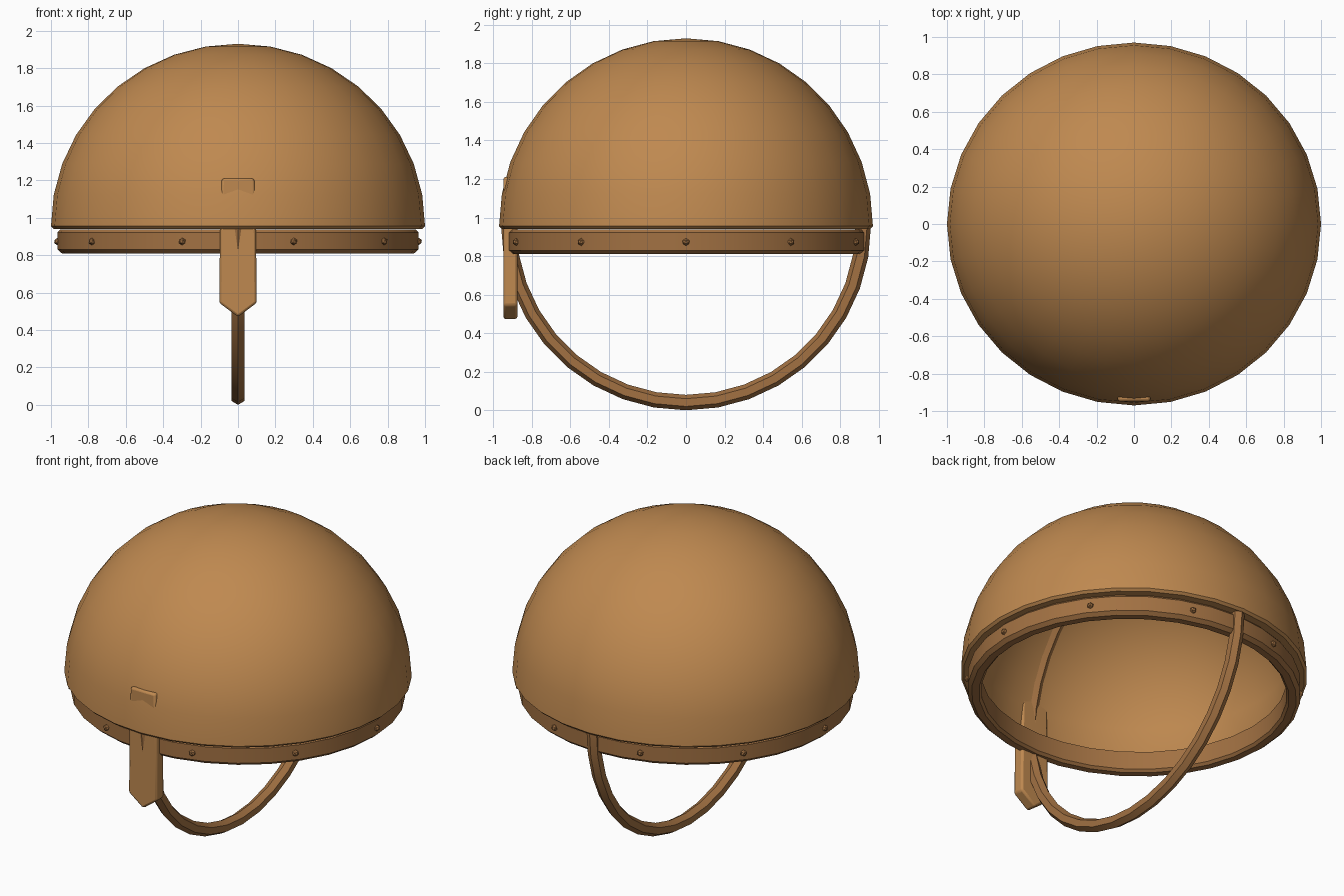
import bpy, bmesh, math
from mathutils import Matrix

if "Cube" in bpy.data.objects:
    bpy.data.objects.remove(bpy.data.objects["Cube"])


def material(name, rgb):
    m = bpy.data.materials.new(name)
    m.diffuse_color = (*rgb, 1)
    m.use_nodes = True
    m.node_tree.nodes["Principled BSDF"].inputs["Base Color"].default_value = m.diffuse_color
    return m


LEATHER = material("tan leather", (0.52, 0.25, 0.08))
DARK = material("brown leather", (0.36, 0.165, 0.055))


def finish(name, bm, mat, angle=40):
    """Turn a bmesh into a named object with smooth shading and crisp edges."""
    bmesh.ops.remove_doubles(bm, verts=bm.verts, dist=1e-5)
    bmesh.ops.recalc_face_normals(bm, faces=bm.faces)
    me = bpy.data.meshes.new(name)
    bm.to_mesh(me)
    bm.free()
    me.materials.append(mat)
    ob = bpy.data.objects.new(name, me)
    bpy.context.collection.objects.link(ob)
    bpy.ops.object.select_all(action='DESELECT')
    ob.select_set(True)
    bpy.context.view_layer.objects.active = ob
    bpy.ops.object.shade_smooth_by_angle(angle=math.radians(angle))
    return ob


def revolve(profile, segments, closed=True):
    """Spin an (r, z) profile around z."""
    bm = bmesh.new()
    verts = [bm.verts.new((r, 0, z)) for r, z in profile]
    ends = verts + verts[:1] if closed else verts
    edges = [bm.edges.new(p) for p in zip(ends, ends[1:])]
    bmesh.ops.spin(bm, geom=verts + edges, cent=(0, 0, 0), axis=(0, 0, 1),
                   angle=math.tau, steps=segments, use_merge=False)
    bmesh.ops.remove_doubles(bm, verts=bm.verts, dist=1e-5)
    loose = [e for e in bm.edges if not e.link_faces]
    bmesh.ops.delete(bm, geom=loose, context='EDGES')
    return bm


# Dome: thick hemispherical shell with a softened rim
steps = [math.radians(10 * i) for i in range(10)]
outer = [(math.sin(a), 0.955 + 0.975 * math.cos(a)) for a in steps]
inner = [(0.93 * math.sin(a), 0.95 + 0.91 * math.cos(a)) for a in reversed(steps)]
bm = revolve(outer + [(0.985, 0.941), (0.935, 0.941)] + inner, 32, closed=False)
bmesh.ops.scale(bm, vec=(1, 0.97, 1), verts=bm.verts)
finish("dome", bm, LEATHER)

# Head band below the dome
bm = revolve([(0.95, 0.938), (0.965, 0.922), (0.965, 0.83), (0.942, 0.81),
              (0.9, 0.81), (0.885, 0.825), (0.885, 0.938)], 32)
bmesh.ops.scale(bm, vec=(1, 0.96, 1), verts=bm.verts)
finish("head_band", bm, DARK, 30)

# Ten small faceted studs around the band
bm = bmesh.new()
for i in range(10):
    a = math.radians(36 * i)
    bmesh.ops.create_icosphere(
        bm, subdivisions=1, radius=0.02,
        matrix=Matrix.Translation((0.965 * math.cos(a), 0.925 * math.sin(a), 0.873)))
finish("band_studs", bm, DARK, 20)

# Chin strap: six-sided ring standing in the middle plane
section = [(0.92 + 0.04 * math.cos(math.radians(60 * k)),
            0.04 * math.sin(math.radians(60 * k))) for k in range(6)]
bm = revolve(section, 36)
bmesh.ops.rotate(bm, cent=(0, 0, 0), matrix=Matrix.Rotation(math.pi / 2, 3, 'Y'),
                 verts=bm.verts)
bmesh.ops.translate(bm, vec=(0, 0, 0.96), verts=bm.verts)
finish("chin_strap", bm, DARK, 35)

# Pointed front tab, rising through the dome wall
bm = bmesh.new()
outline = [(0, 0.47), (0.1, 0.545), (0.096, 0.94), (0.087, 1.21),
           (-0.087, 1.21), (-0.096, 0.94), (-0.1, 0.545)]
face = bm.faces.new([bm.verts.new((x, -0.948, z)) for x, z in outline])
ext = bmesh.ops.extrude_face_region(bm, geom=[face], use_keep_orig=True)
bmesh.ops.translate(bm, vec=(0, 0.073, 0),
                    verts=[v for v in ext["geom"] if isinstance(v, bmesh.types.BMVert)])
tab = finish("front_tab", bm, LEATHER)
bevel = tab.modifiers.new("soft_edges", 'BEVEL')
bevel.width = 0.012
bevel.segments = 2
bevel.limit_method = 'ANGLE'
